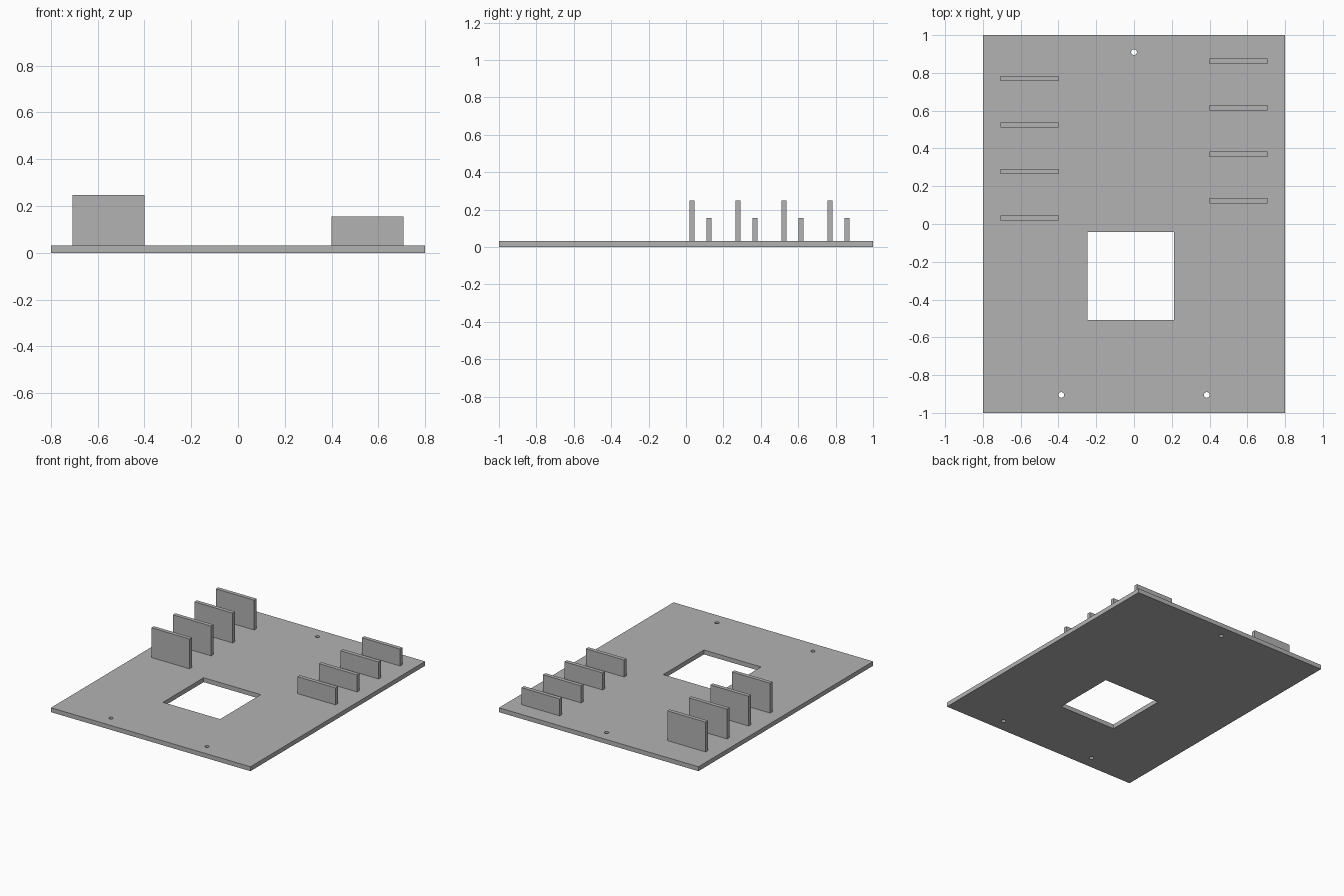
import bpy

cube = bpy.data.objects.get("Cube")
if cube:
    bpy.data.objects.remove(cube, do_unlink=True)

GREY = (0.45, 0.45, 0.45, 1.0)
grey = bpy.data.materials.new("plain grey")
grey.use_nodes = True
grey.diffuse_color = GREY
grey.node_tree.nodes["Principled BSDF"].inputs["Base Color"].default_value = GREY

PLATE_TOP = 0.032


def box(name, x, y, z):
    """Box spanning the given (low, high) range on each axis."""
    spans = (x, y, z)
    bpy.ops.mesh.primitive_cube_add(size=1, location=[(a + b) / 2 for a, b in spans])
    obj = bpy.context.object
    obj.name = name
    obj.scale = [b - a for a, b in spans]
    bpy.ops.object.transform_apply(location=False, rotation=False, scale=True)
    obj.data.materials.append(grey)
    return obj


def cut(target, cutter):
    """Subtract the cutter from the target and remove the cutter."""
    cutter.hide_render = True
    mod = target.modifiers.new("cut", "BOOLEAN")
    mod.operation = "DIFFERENCE"
    mod.solver = "EXACT"
    mod.object = cutter
    bpy.context.view_layer.objects.active = target
    bpy.ops.object.modifier_apply(modifier=mod.name)
    bpy.data.objects.remove(cutter, do_unlink=True)


# Base plate with a square opening
plate = box("base_plate", (-0.8, 0.8), (-1, 1), (0, PLATE_TOP))
cut(plate, box("opening_cutter", (-0.246, 0.212), (-0.508, -0.042), (-0.1, 0.1)))

# Three round mounting holes
for x, y in ((0, 0.91), (-0.385, -0.905), (0.385, -0.905)):
    bpy.ops.mesh.primitive_cylinder_add(vertices=32, radius=0.015, depth=0.2, location=(x, y, 0))
    hole = bpy.context.object
    hole.data.materials.append(grey)
    cut(plate, hole)

# Rows of upright fins: tall on the right side, short on the left side
ROWS = (("tall_fin", (-0.707, -0.4), 0.032, 0.248),
        ("short_fin", (0.4, 0.707), 0.123, 0.155))
for name, x, first_y, top in ROWS:
    for i in range(4):
        y = first_y + i * 0.246
        box(f"{name}_{i + 1}", x, (y - 0.014, y + 0.014), (PLATE_TOP, top))
